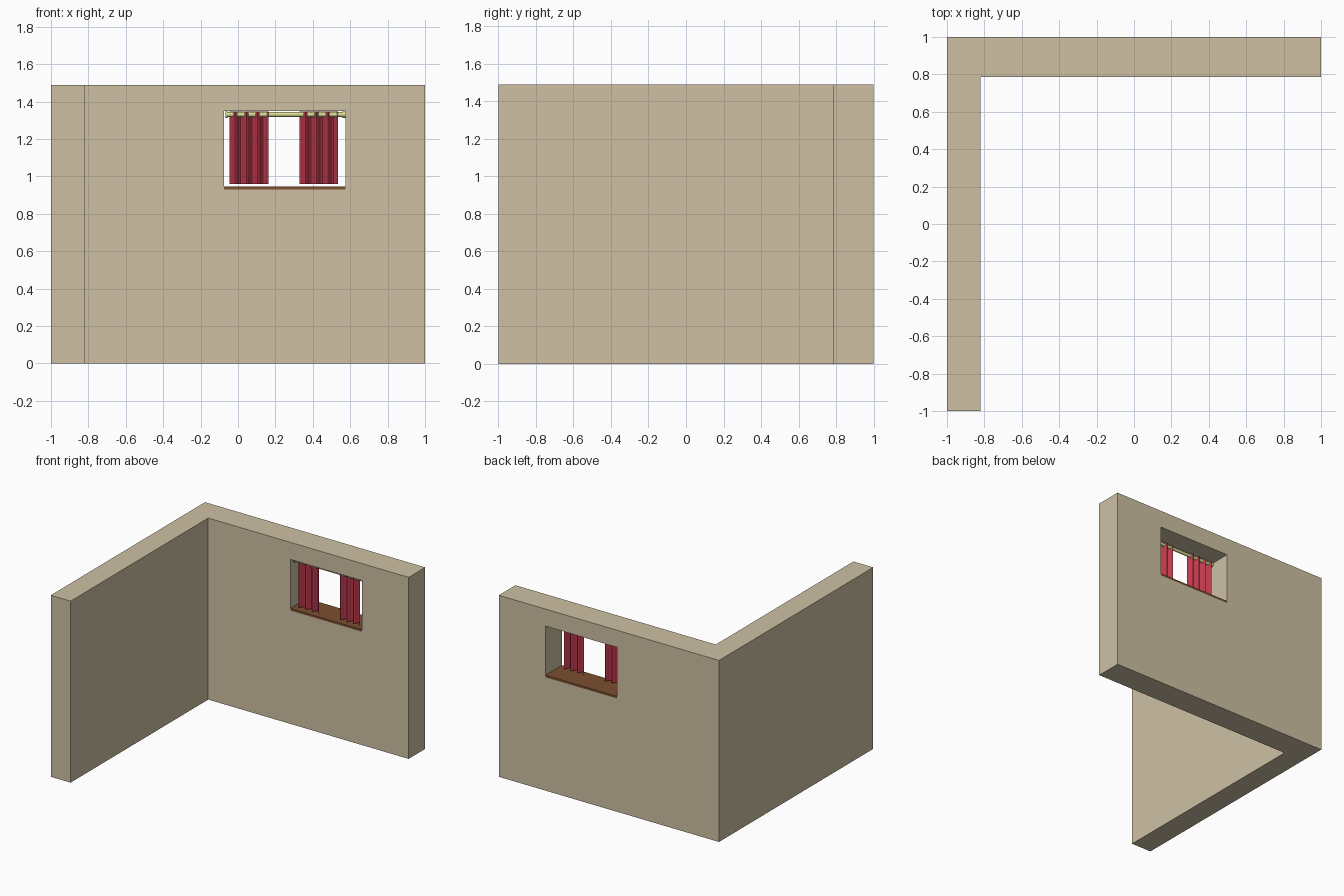
import bpy, bmesh, math
from mathutils import Vector

if "Cube" in bpy.data.objects:
    bpy.data.objects.remove(bpy.data.objects["Cube"])


def material(name, rgb):
    m = bpy.data.materials.new(name)
    m.diffuse_color = (*rgb, 1)
    m.use_nodes = True
    m.node_tree.nodes["Principled BSDF"].inputs["Base Color"].default_value = m.diffuse_color
    return m


WALL = material("wall_paint", (0.62, 0.53, 0.37))
WOOD = material("sill_wood", (0.20, 0.08, 0.03))
CLOTH = material("curtain_cloth", (0.50, 0.04, 0.07))
BRASS = material("pale_brass", (0.72, 0.70, 0.30))


def new_object(name, bm, mat):
    bmesh.ops.recalc_face_normals(bm, faces=bm.faces)
    me = bpy.data.meshes.new(name)
    bm.to_mesh(me)
    bm.free()
    ob = bpy.data.objects.new(name, me)
    bpy.context.collection.objects.link(ob)
    if mat:
        me.materials.append(mat)
    return ob


def extrude_profile(name, points, z0, z1, mat):
    bm = bmesh.new()
    face = bm.faces.new([bm.verts.new((x, y, z0)) for x, y in points])
    top = bmesh.ops.extrude_face_region(bm, geom=[face])["geom"]
    bmesh.ops.translate(bm, vec=(0, 0, z1 - z0),
                        verts=[v for v in top if isinstance(v, bmesh.types.BMVert)])
    return new_object(name, bm, mat)


def box(name, x0, x1, y0, y1, z0, z1, mat):
    return extrude_profile(name, [(x0, y0), (x1, y0), (x1, y1), (x0, y1)], z0, z1, mat)


def cylinder_x(name, x0, x1, y, z, r, mat):
    bpy.ops.mesh.primitive_cylinder_add(vertices=20, radius=r, depth=x1 - x0,
                                        location=((x0 + x1) / 2, y, z),
                                        rotation=(0, math.pi / 2, 0))
    ob = bpy.context.object
    ob.name = name
    ob.data.materials.append(mat)
    bpy.ops.object.shade_smooth_by_angle()
    return ob


# L-shaped walls with a window opening
X0, X1, Z0, Z1 = -0.075, 0.575, 0.93, 1.35
FRONT, BACK = 0.785, 1.0
walls = extrude_profile("walls", [(-1, -1), (-0.82, -1), (-0.82, FRONT),
                                  (1, FRONT), (1, BACK), (-1, BACK)], 0, 1.49, WALL)
cutter = box("window_cutter", X0, X1, FRONT - 0.1, BACK + 0.1, Z0, Z1, WALL)
cutter.hide_render = True
mod = walls.modifiers.new("window_opening", "BOOLEAN")
mod.operation = "DIFFERENCE"
mod.solver = "EXACT"
mod.object = cutter
bpy.context.view_layer.objects.active = walls
bpy.ops.object.modifier_apply(modifier=mod.name)
bpy.data.objects.remove(cutter)

# Wooden sill filling the depth of the opening
box("window_sill", X0, X1, FRONT, BACK, Z0, 0.947, WOOD)

# Curtain rod with end caps
ROD_Y, ROD_Z = 0.832, 1.331
cylinder_x("curtain_rod", -0.065, X1, ROD_Y, ROD_Z, 0.013, BRASS)
cylinder_x("rod_cap_left", -0.068, -0.055, ROD_Y, ROD_Z, 0.018, BRASS)
cylinder_x("rod_cap_right", 0.56, X1, ROD_Y, ROD_Z, 0.018, BRASS)

# Pleated curtains weaving around the rod, with an eyelet at each crossing
PERIOD, AMP, THICK = 0.06, 0.018, 0.003


def curtain(side, x0, x1, phase):
    n = round((x1 - x0) / PERIOD * 10)
    xs = [x0 + (x1 - x0) * i / n for i in range(n + 1)]
    wave = [(x, ROD_Y + AMP * math.cos((x - phase) / PERIOD * 2 * math.pi)) for x in xs]
    outline = [(x, y - THICK / 2) for x, y in wave]
    outline += [(x, y + THICK / 2) for x, y in reversed(wave)]
    ob = extrude_profile("curtain_" + side, outline, 0.96, 1.346, CLOTH)
    bpy.ops.object.select_all(action="DESELECT")
    ob.select_set(True)
    bpy.context.view_layer.objects.active = ob
    bpy.ops.object.shade_smooth_by_angle(angle=math.radians(40))

    k = 0
    while phase + PERIOD * (0.25 + 0.5 * k) < x1 - 0.005:
        x = phase + PERIOD * (0.25 + 0.5 * k)
        slope = -1.6 if k % 2 == 0 else 1.6
        if x > x0:
            rot = Vector((-slope, 1, 0)).to_track_quat("Z", "Y").to_euler()
            bpy.ops.mesh.primitive_torus_add(major_segments=20, minor_segments=8,
                                             major_radius=0.0145, minor_radius=0.003,
                                             location=(x, ROD_Y, ROD_Z), rotation=rot)
            ring = bpy.context.object
            ring.name = f"eyelet_{side}_{k + 1}"
            ring.data.materials.append(BRASS)
            bpy.ops.object.shade_smooth_by_angle()
        k += 1


curtain("left", -0.045, 0.163, -0.045)
curtain("right", 0.33, 0.535, 0.33)
